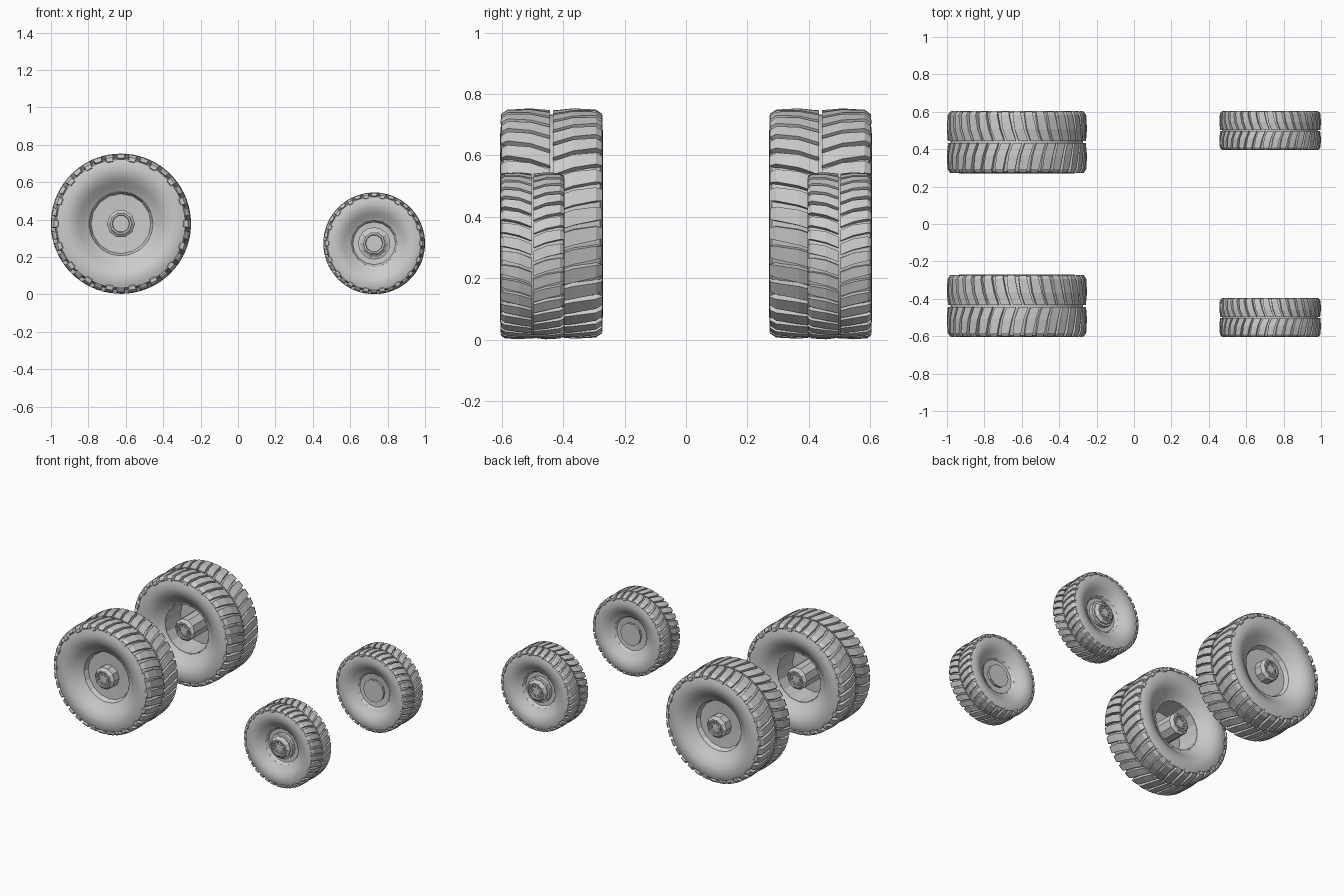
import bpy, bmesh
from math import sin, cos, pi

if "Cube" in bpy.data.objects:
    bpy.data.objects.remove(bpy.data.objects["Cube"])

LUGS = 36


class Wheel:
    """Maps wheel coordinates (radius, angle, outward offset) to the scene."""
    def __init__(self, name, cx, cy, cz, radius, half, side):
        self.name, self.cx, self.cy, self.cz = name, cx, cy, cz
        self.R, self.W, self.side = radius, half, side

    def at(self, r, a, v):
        return (self.cx + r * cos(a), self.side * (self.cy + v), self.cz + r * sin(a))

    def finish(self, bm, part, smooth=None):
        bmesh.ops.recalc_face_normals(bm, faces=bm.faces)
        me = bpy.data.meshes.new(self.name + "_" + part)
        bm.to_mesh(me)
        bm.free()
        ob = bpy.data.objects.new(me.name, me)
        bpy.context.collection.objects.link(ob)
        if smooth:
            bpy.ops.object.select_all(action='DESELECT')
            ob.select_set(True)
            bpy.context.view_layer.objects.active = ob
            bpy.ops.object.shade_smooth_by_angle(angle=smooth)

    def lathe(self, part, profile, n, smooth=None, closed=True):
        """Revolve (radius, offset) points; open profiles get flat end caps."""
        bm = bmesh.new()
        rings = [[bm.verts.new(self.at(r, 2 * pi * i / n, v)) for i in range(n)]
                 for r, v in profile]
        pairs = list(zip(rings, rings[1:]))
        if closed:
            pairs.append((rings[-1], rings[0]))
        else:
            bm.faces.new(rings[0])
            bm.faces.new(rings[-1])
        for p, q in pairs:
            for i in range(n):
                j = (i + 1) % n
                bm.faces.new((p[i], p[j], q[j], q[i]))
        self.finish(bm, part, smooth)

    def tyre(self):
        # carcass: rounded sidewalls dishing in to the rim opening
        half = [(0.945, 0.0), (0.94, 0.80), (0.915, 0.94), (0.86, 0.985), (0.78, 1.0),
                (0.70, 0.97), (0.60, 0.84), (0.53, 0.70), (0.455, 0.60)]
        prof = half + [(r, -v) for r, v in reversed(half[1:])]
        self.lathe("tyre", [(r * self.R, v * self.W) for r, v in prof], 72, 0.7)

    def tread(self):
        # two rows of chevron lugs, staggered by half a pitch
        bm = bmesh.new()
        pitch = 2 * pi / LUGS
        # offset, forward lead, half width (pitches), top radius
        stations = [(0.03, 0.55, 0.41, 0.985), (0.42, 0.20, 0.41, 1.0),
                    (0.86, 0.0, 0.37, 0.99), (0.975, 0.0, 0.33, 0.955),
                    (0.992, 0.0, 0.28, 0.90)]
        for row in (1, -1):
            for k in range(LUGS):
                a0 = (k + (0.5 if row < 0 else 0)) * pitch
                secs = []
                for s, (v, lead, hw, top) in enumerate(stations):
                    if s == 4 and k % 2:      # alternate lugs stop at the shoulder
                        top = 0.935
                    a = a0 - lead * pitch
                    low = min(top - 0.01, 0.925) if s < 4 else top - 0.03
                    vi = v if s < 3 else 0.90
                    secs.append([bm.verts.new(self.at(r * self.R, a + d * pitch, row * o * self.W))
                                 for r, d, o in ((low, -hw, vi), (top, -hw * 0.94, v),
                                                 (top, hw * 0.94, v), (low, hw, vi))])
                for p, q in zip(secs, secs[1:]):
                    for i in range(4):
                        j = (i + 1) % 4
                        bm.faces.new((p[i], p[j], q[j], q[i]))
                bm.faces.new(secs[0])
                bm.faces.new(secs[-1])
        self.finish(bm, "tread")

    def bolts(self, ring, size, v0, v1):
        # six raised segments round the hub face
        bm = bmesh.new()
        for k in range(6):
            a = k * pi / 3
            lo, hi = [[bm.verts.new(self.at(ring + dr * size, a + da, v))
                       for dr, da in ((-1, -0.3), (1, -0.3), (1, 0.3), (-1, 0.3))]
                      for v in (v0, v1)]
            bm.faces.new(hi)
            for i in range(4):
                j = (i + 1) % 4
                bm.faces.new((lo[i], lo[j], hi[j], hi[i]))
        self.finish(bm, "bolts")


def hub_end(top, base, s=1):
    """Stepped hub nose, from its base to the recessed face."""
    return [(0.075, s * base), (0.075, s * (top - 0.02)), (0.062, s * (top - 0.01)),
            (0.058, s * top), (0.048, s * top), (0.045, s * (top - 0.01))]


for side, tag in ((-1, "near"), (1, "far")):
    # large rear wheel: open barrel inside, hub running right through
    w = Wheel("rear_" + tag, -0.626, 0.4375, 0.378, 0.375, 0.1675, side)
    w.tyre()
    w.tread()
    w.lathe("rim", [(0.173, 0.101), (0.160, 0.072), (0.07, 0.068), (0.07, 0.055),
                    (0.160, 0.058), (0.166, -0.101), (0.173, -0.101)], 16)
    w.lathe("hub", hub_end(0.142, 0.05)[::-1] + hub_end(0.142, 0.05, -1), 10, closed=False)
    w.bolts(0.034, 0.006, 0.130, 0.140)
    w.bolts(0.034, 0.006, -0.130, -0.140)

    # small front wheel: blanked off by a flat cap on the inside
    w = Wheel("front_" + tag, 0.728, 0.5, 0.273, 0.272, 0.105, side)
    w.tyre()
    w.tread()
    w.lathe("rim", [(0.126, 0.064), (0.114, 0.042), (0.07, 0.040), (0.07, -0.045),
                    (0.114, -0.050), (0.126, -0.064)], 16)
    w.lathe("hub", hub_end(0.097, 0.03)[::-1] + [(0.075, -0.05), (0.078, -0.065)],
            10, closed=False)
    w.lathe("hub_collar", [(0.086, 0.04), (0.086, 0.066), (0.07, 0.070), (0.07, 0.04)], 16)
    w.bolts(0.034, 0.006, 0.085, 0.095)
